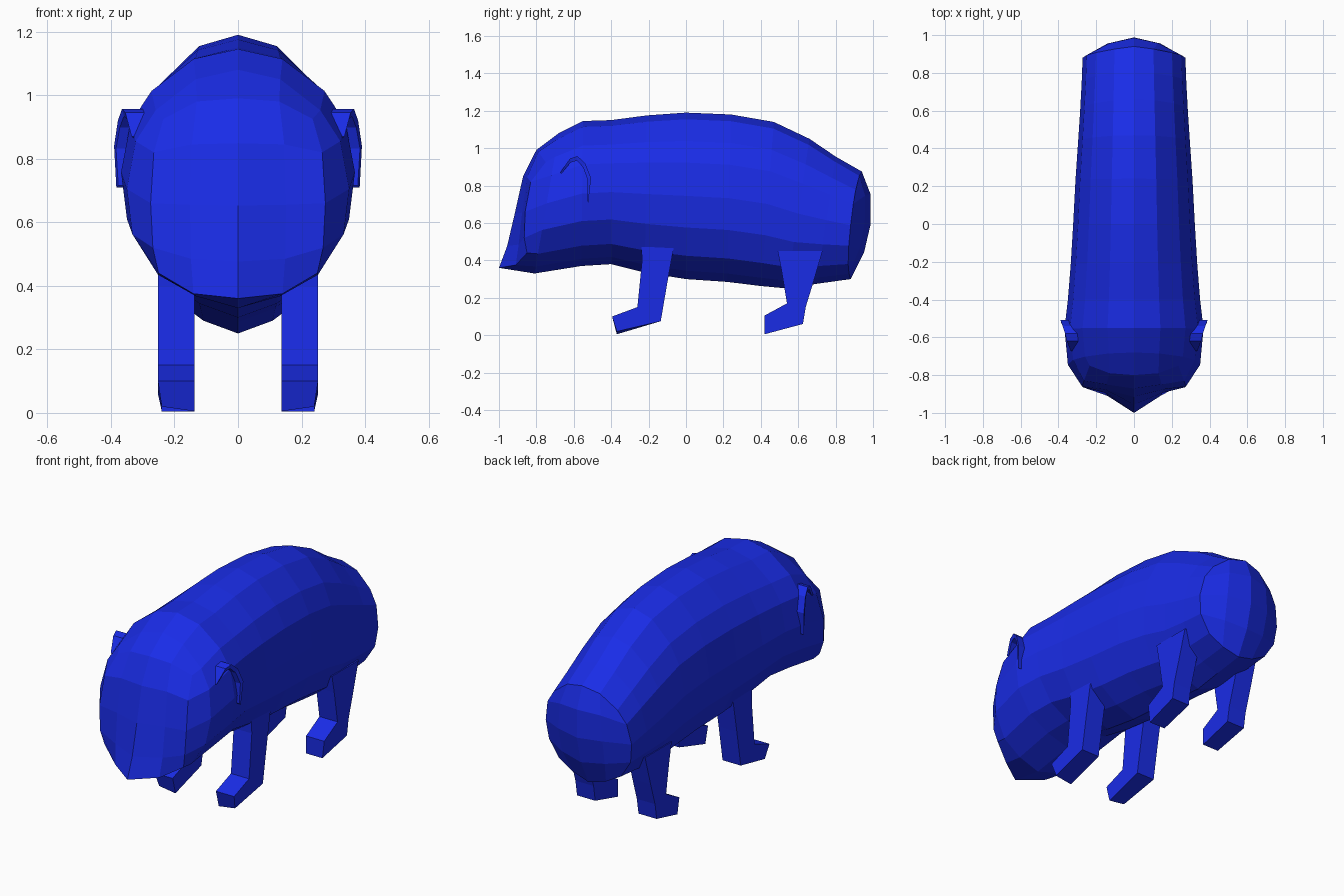
import bpy, bmesh
from mathutils import Vector

if "Cube" in bpy.data.objects:
    bpy.data.objects.remove(bpy.data.objects["Cube"])

blue = bpy.data.materials.new("blue")
blue.diffuse_color = (0.01, 0.025, 0.8, 1)
blue.use_nodes = True
blue.node_tree.nodes["Principled BSDF"].inputs["Base Color"].default_value = blue.diffuse_color


def finish(name, bm):
    bmesh.ops.recalc_face_normals(bm, faces=bm.faces)
    me = bpy.data.meshes.new(name)
    bm.to_mesh(me)
    bm.free()
    me.materials.append(blue)
    ob = bpy.data.objects.new(name, me)
    bpy.context.collection.objects.link(ob)
    return ob


# Half cross-section from top centre to bottom centre: (width fraction, height fraction)
SECTION = [(0, 1), (.38, .96), (.74, .83), (.92, .70), (1, .5),
           (.95, .31), (.72, .14), (.38, .05), (0, 0)]

# Body stations: y at top, y at bottom, top z, bottom z, half width
STATIONS = [(-.68, -.81, 1.08, .33, .35), (-.55, -.56, 1.145, .37, .368),
            (-.40, -.40, 1.15, .38, .35), (-.21, -.22, 1.175, .335, .335),
            (0, 0, 1.19, .30, .322), (.24, .22, 1.18, .285, .31),
            (.47, .40, 1.14, .263, .296), (.66, .54, 1.05, .25, .285),
            (.80, .70, .955, .275, .277)]

# Face outline, same point order as the section
FACE = [(0, -.80, .99), (.13, -.79, .98), (.235, -.75, .925), (.265, -.83, .82),
        (.275, -.86, .66), (.268, -.865, .52), (.25, -.85, .44), (.14, -.91, .375), (0, -1, .36)]


def section(yt, yb, top, bot, hw, bow=0):
    return [(w * hw, yb + (yt - yb) * f - bow * w, bot + (top - bot) * f) for w, f in SECTION]


def full(half):
    return [Vector(p) for p in half] + [Vector((-x, y, z)) for x, y, z in half[-2:0:-1]]


# Perimeter of a 4 x 4 grid in ring order, as (row, column)
RIM = ([(0, 2), (0, 3)] + [(r, 4) for r in range(5)] +
       [(4, c) for c in (3, 2, 1, 0)] + [(r, 0) for r in (3, 2, 1, 0)] + [(0, 1)])


def grid_cap(bm, ring, bulge):
    g = dict(zip(RIM, ring))
    p = {k: v.co.copy() for k, v in g.items()}
    for r in (1, 2, 3):
        for c in (1, 2, 3):
            u, v = c / 4, r / 4
            co = (p[0, c] * (1 - v) + p[4, c] * v + p[r, 0] * (1 - u) + p[r, 4] * u
                  - p[0, 0] * (1 - u) * (1 - v) - p[0, 4] * u * (1 - v)
                  - p[4, 0] * (1 - u) * v - p[4, 4] * u * v)
            co.y += bulge * (1 - (2 * u - 1) ** 2) * (1 - (2 * v - 1) ** 2)
            g[r, c] = bm.verts.new(co)
    for r in range(4):
        for c in range(4):
            bm.faces.new((g[r, c], g[r, c + 1], g[r + 1, c + 1], g[r + 1, c]))


# Body: lofted rings closed by a face cap and a rounded rump cap
bm = bmesh.new()
halves = [FACE] + [section(*s) for s in STATIONS] + [section(.94, .88, .875, .30, .272, .03)]
rings = [[bm.verts.new(p) for p in full(h)] for h in halves]
for a, b in zip(rings, rings[1:]):
    for i in range(16):
        j = (i + 1) % 16
        bm.faces.new((a[i], a[j], b[j], b[i]))
grid_cap(bm, rings[0], .045)
grid_cap(bm, rings[-1], .085)
finish("body", bm)

# Legs: side profiles (y, z) given width in x
FRONT_LEG = [(-.24, .50), (-.235, .40), (-.26, .15), (-.395, .10), (-.37, .02),
             (-.135, .075), (-.10, .28), (-.06, .50)]
REAR_LEG = [(.49, .45), (.51, .35), (.54, .17), (.42, .105), (.42, .005),
            (.625, .06), (.64, .15), (.68, .28), (.73, .45)]


def leg(name, profile, side):
    bm = bmesh.new()
    inner = [bm.verts.new((side * .137, y, z - (.015 if z < .03 and y < 0 else 0))) for y, z in profile]
    outer = [bm.verts.new((side * (.24 if z < .03 else .252), y, z)) for y, z in profile]
    n = len(profile)
    bm.faces.new(inner)
    bm.faces.new(outer)
    for i in range(n):
        j = (i + 1) % n
        bm.faces.new((inner[i], inner[j], outer[j], outer[i]))
    finish(name, bm)


# Ears: curved rims (y, z, outer x, rim thickness) rising from the head
EAR = [(-.672, .87, .335, .008), (-.62, .945, .355, .022), (-.58, .957, .365, .024),
       (-.54, .92, .378, .024), (-.508, .84, .39, .02), (-.522, .71, .383, .008)]


def ear(name, side):
    bm = bmesh.new()
    centre = Vector((-.60, .80))
    loops = []
    for y, z, x, t in EAR:
        d = (centre - Vector((y, z))).normalized() * t
        pts = [(x - .07, y, z), (x, y, z), (x - .006, y + d.x, z + d.y), (x - .07, y + d.x, z + d.y)]
        loops.append([bm.verts.new((side * px, py, pz)) for px, py, pz in pts])
    for a, b in zip(loops, loops[1:]):
        for i in range(4):
            j = (i + 1) % 4
            bm.faces.new((a[i], a[j], b[j], b[i]))
    bm.faces.new(loops[0])
    bm.faces.new(loops[-1])
    finish(name, bm)


for label, side in (("left", 1), ("right", -1)):
    leg("front_leg_" + label, FRONT_LEG, side)
    leg("rear_leg_" + label, REAR_LEG, side)
    ear("ear_" + label, side)
